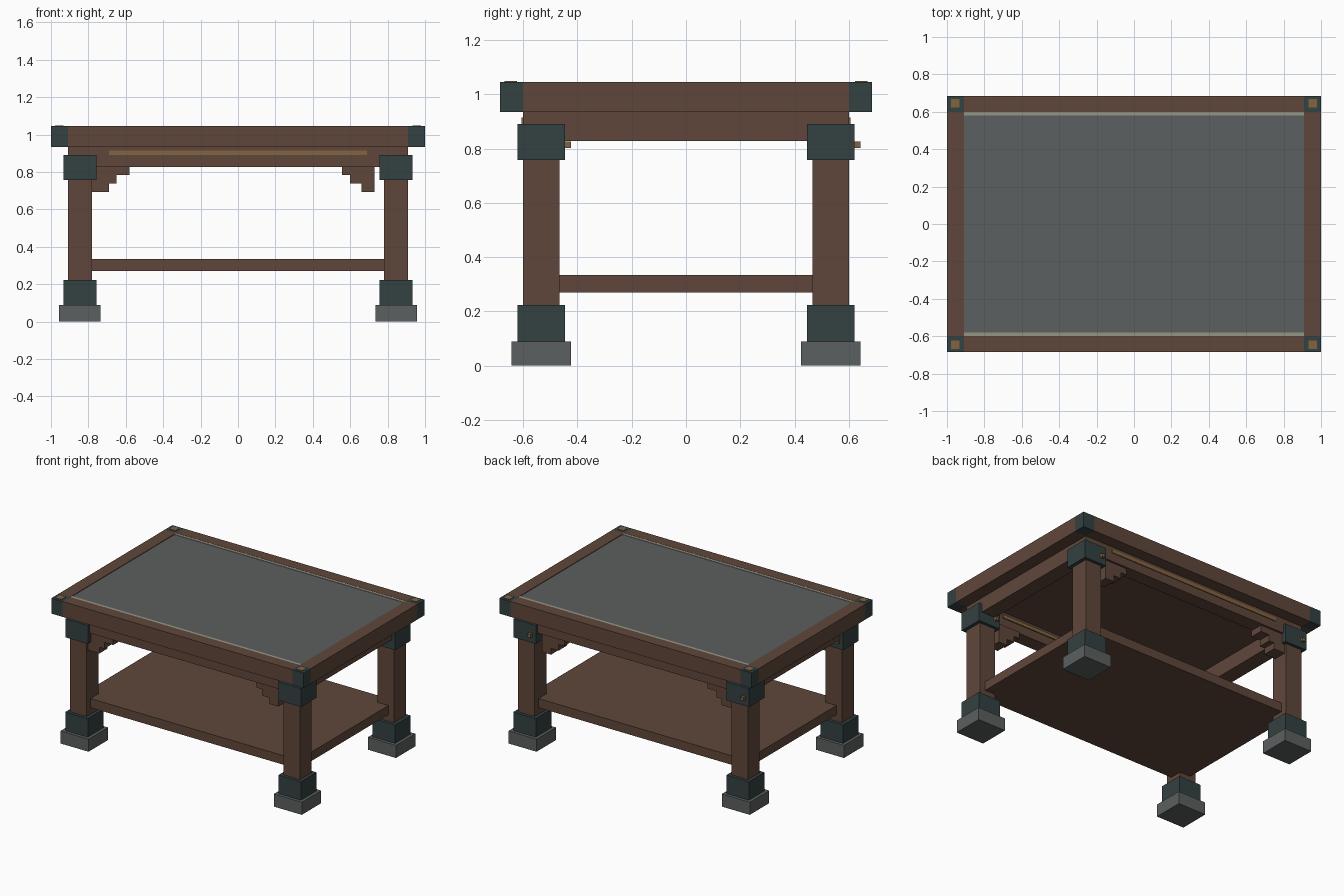
import bpy

if "Cube" in bpy.data.objects:
    bpy.data.objects.remove(bpy.data.objects["Cube"])


def material(name, rgb):
    m = bpy.data.materials.new(name)
    m.diffuse_color = (*rgb, 1)
    m.use_nodes = True
    m.node_tree.nodes["Principled BSDF"].inputs["Base Color"].default_value = m.diffuse_color
    return m


WOOD = material("brown_wood", (0.115, 0.062, 0.043))
SLATE = material("grey_slate", (0.107, 0.115, 0.115))
IRON = material("dark_teal_iron", (0.034, 0.052, 0.054))
BRASS = material("brass", (0.225, 0.125, 0.050))
TRIM = material("pale_trim", (0.30, 0.30, 0.235))


def box(name, x, y, z, mat):
    """Box from (min, max) ranges on each axis."""
    v = [(a, b, c) for a in x for b in y for c in z]
    f = [(0, 1, 3, 2), (4, 6, 7, 5), (0, 4, 5, 1), (2, 3, 7, 6), (0, 2, 6, 4), (1, 5, 7, 3)]
    me = bpy.data.meshes.new(name)
    me.from_pydata(v, [], f)
    me.materials.append(mat)
    o = bpy.data.objects.new(name, me)
    bpy.context.collection.objects.link(o)
    return o


def span(c, half):
    return (c - half, c + half)


def side(s, a, b):
    """Range a..b mirrored by the sign s."""
    return tuple(sorted((s * a, s * b)))


TOP = (0.935, 1.045)

# Table top: core, slate inlay and pale edge lines
box("top_core", (-0.91, 0.91), (-0.60, 0.60), (0.935, 1.0), WOOD)
box("slate_inlay", (-0.91, 0.91), (-0.60, 0.60), (1.0, 1.041), SLATE)
for s in (-1, 1):
    box("inlay_line", (-0.91, 0.91), side(s, 0.58, 0.60), (1.036, 1.044), TRIM)
    # Frame rails
    box("long_rail", (-0.91, 0.91), side(s, 0.60, 0.685), TOP, WOOD)
    box("short_rail", side(s, 0.91, 1.0), (-0.60, 0.60), TOP, WOOD)
    # Aprons under the top
    box("long_apron", (-0.91, 0.91), side(s, 0.50, 0.60), (0.828, 0.935), WOOD)
    box("short_apron", side(s, 0.80, 0.91), (-0.50, 0.50), (0.828, 0.935), WOOD)
    # Brass strip showing on both faces of the long apron
    box("brass_strip", (-0.69, 0.69), side(s, 0.492, 0.606), (0.89, 0.915), BRASS)
    # Stepped brackets below the long aprons
    yb = side(s, 0.49, 0.585)
    for x0, x1, z0, z1 in ((-0.80, -0.58, 0.783, 0.83), (-0.80, -0.65, 0.738, 0.783),
                           (-0.80, -0.69, 0.693, 0.738), (0.555, 0.73, 0.783, 0.83),
                           (0.60, 0.73, 0.738, 0.783), (0.66, 0.73, 0.693, 0.738)):
        box("bracket_step", (x0, x1), yb, (z0, z1), WOOD)

# Lower shelf
box("shelf", (-0.865, 0.865), (-0.555, 0.555), (0.27, 0.335), WOOD)

for sx in (-1, 1):
    for sy in (-1, 1):
        # Corner caps with brass studs
        box("corner_cap", side(sx, 0.91, 1.0), side(sy, 0.60, 0.685), TOP, IRON)
        box("corner_stud", span(sx * 0.955, 0.023), span(sy * 0.645, 0.023), (1.04, 1.048), BRASS)
        # Legs with iron bands and stone feet
        cx, cy = sx * 0.845, sy * 0.533
        box("leg", span(cx, 0.065), span(cy, 0.067), (0.09, 0.828), WOOD)
        box("upper_band", span(cx, 0.089), span(cy, 0.088), (0.758, 0.89), IRON)
        box("lower_band", span(cx, 0.089), span(cy, 0.088), (0.09, 0.223), IRON)
        box("foot", span(cx, 0.111), span(cy, 0.11), (0.0, 0.09), SLATE)
        # Peg on the back face of each upper band
        box("peg", span(cx - 0.05, 0.012), (cy + 0.08, cy + 0.11), (0.802, 0.826), BRASS)
